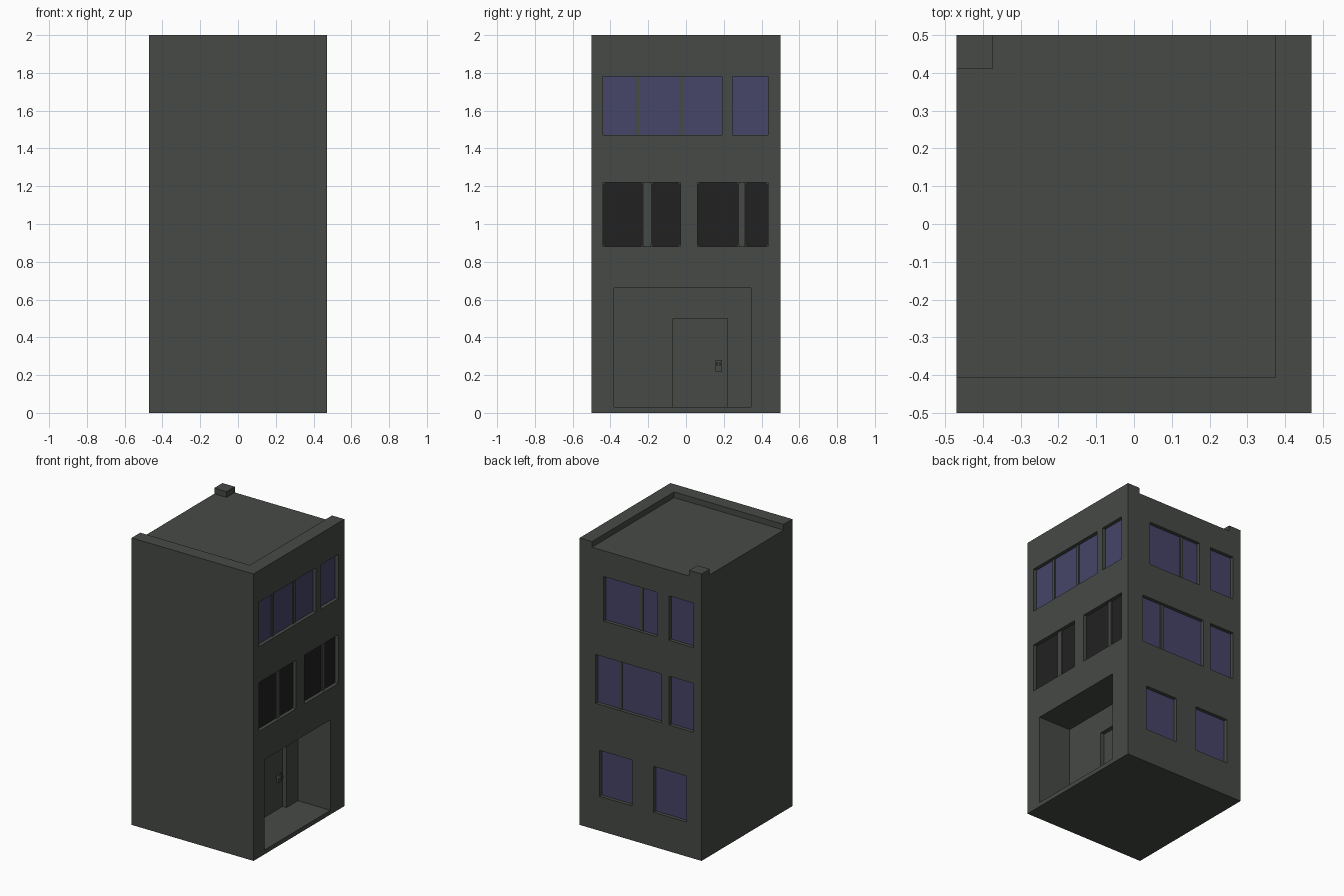
import bpy, bmesh
from mathutils import Vector

if "Cube" in bpy.data.objects:
    bpy.data.objects.remove(bpy.data.objects["Cube"])


def material(name, rgb):
    m = bpy.data.materials.new(name)
    m.diffuse_color = (*rgb, 1)
    m.use_nodes = True
    m.node_tree.nodes["Principled BSDF"].inputs["Base Color"].default_value = m.diffuse_color
    return m


WALL = material("grey green wall", (0.061, 0.068, 0.061))
VIOLET = material("violet glass", (0.061, 0.058, 0.138))
DARK = material("dark glass", (0.0152, 0.0152, 0.0152))
X, Y = 0.47, 0.5          # half width and half depth
REC = 0.03                # window recess


def mesh_object(name, bm, mat):
    bmesh.ops.recalc_face_normals(bm, faces=bm.faces)
    me = bpy.data.meshes.new(name)
    bm.to_mesh(me)
    bm.free()
    me.materials.append(mat)
    ob = bpy.data.objects.new(name, me)
    bpy.context.collection.objects.link(ob)
    return ob


def add_box(bm, lo, hi):
    lo, hi = Vector(lo), Vector(hi)
    vs = bmesh.ops.create_cube(bm, size=1)["verts"]
    for v in vs:
        v.co = Vector([(lo[i] + hi[i]) / 2 + v.co[i] * (hi[i] - lo[i]) for i in range(3)])


def box(name, lo, hi, mat=WALL):
    bm = bmesh.new()
    add_box(bm, lo, hi)
    return mesh_object(name, bm, mat)


def place(side, u, out, z):
    """Point on a facade: u along it, out = distance outside the wall."""
    return (X + out, u, z) if side == "right" else (u, Y + out, z)


def wall_box(bm, side, u0, u1, z0, z1, d0, d1):
    add_box(bm, place(side, u0, d0, z0), place(side, u1, d1, z1))


def pane(bm, side, u0, u1, z0, z1, c):
    """Thin glass plate, corners clipped by c."""
    pts = [(u0, z0), (u1, z0), (u1, z1), (u0, z1)]
    if c:
        pts = [(u0 + c, z0), (u1 - c, z0), (u1, z0 + c), (u1, z1 - c),
               (u1 - c, z1), (u0 + c, z1), (u0, z1 - c), (u0, z0 + c)]
    f = bm.faces.new([bm.verts.new(place(side, u, -REC - 0.002, z)) for u, z in pts])
    ext = bmesh.ops.extrude_face_region(bm, geom=[f])["geom"]
    shift = Vector(place(side, 0, 0.007, 0)) - Vector(place(side, 0, 0, 0))
    bmesh.ops.translate(bm, vec=shift, verts=[e for e in ext if isinstance(e, bmesh.types.BMVert)])


# windows: side, u range, z range, mullion ranges, glass, corner clip
WINDOWS = [
    ("right", -0.44, 0.19, 1.47, 1.78, [(-0.27, -0.25), (-0.035, -0.012)], VIOLET, 0),
    ("right", 0.245, 0.435, 1.47, 1.78, [], VIOLET, 0),
    ("right", -0.44, -0.03, 0.88, 1.22, [(-0.225, -0.185)], DARK, 0.012),
    ("right", 0.06, 0.435, 0.88, 1.22, [(0.28, 0.31)], DARK, 0.012),
    ("back", -0.127, 0.285, 1.47, 1.78, [(-0.005, 0.017)], VIOLET, 0),
    ("back", -0.408, -0.22, 1.47, 1.78, [], VIOLET, 0),
    ("back", -0.16, 0.346, 0.88, 1.22, [(0.157, 0.18)], VIOLET, 0),
    ("back", -0.408, -0.22, 0.88, 1.22, [], VIOLET, 0),
    ("back", 0.066, 0.315, 0.24, 0.56, [], VIOLET, 0),
    ("back", -0.355, -0.1, 0.24, 0.56, [], VIOLET, 0),
]

# main block, carved by window recesses, entrance alcove, roof drop, door recess
body = box("building", (-X, -Y, 0), (X, Y, 2))
cut = bmesh.new()
for side, u0, u1, z0, z1, *_ in WINDOWS:
    wall_box(cut, side, u0, u1, z0, z1, -REC, 0.05)
wall_box(cut, "right", -0.38, 0.345, 0.03, 0.66, -0.25, 0.05)
add_box(cut, (-1, -0.405, 1.96), (0.375, 1, 2.1))
door_cut = bmesh.new()
wall_box(door_cut, "right", -0.07, 0.22, 0.03, 0.5, -0.28, -0.24)
for bm in (cut, door_cut):
    cutter = mesh_object("cutter", bm, WALL)
    cutter.hide_render = True
    mod = body.modifiers.new("carve", "BOOLEAN")
    mod.operation, mod.solver, mod.object = "DIFFERENCE", "EXACT", cutter
    bpy.context.view_layer.objects.active = body
    bpy.ops.object.modifier_apply(modifier=mod.name)
    bpy.data.objects.remove(cutter)

# roof corner post
box("corner_post", (-X, 0.41, 1.96), (-0.375, Y, 2))

# glass panes and mullion bars
for i, (side, u0, u1, z0, z1, bars, glass, clip) in enumerate(WINDOWS):
    bm = bmesh.new()
    start = u0
    for b0, b1 in bars + [(u1, u1)]:
        pane(bm, side, start, b0, z0, z1, clip)
        start = b1
    mesh_object(f"{side}_window_glass_{i}", bm, glass)
    if bars:
        bm = bmesh.new()
        for b0, b1 in bars:
            wall_box(bm, side, b0, b1, z0, z1, -REC, -REC + 0.012)
        mesh_object(f"{side}_window_mullions_{i}", bm, WALL)

# door handle: plate with two small knobs
bm = bmesh.new()
wall_box(bm, "right", 0.155, 0.19, 0.22, 0.28, -0.28, -0.268)
for u in (0.16, 0.176):
    wall_box(bm, "right", u, u + 0.009, 0.25, 0.268, -0.268, -0.25)
mesh_object("door_handle", bm, WALL)
